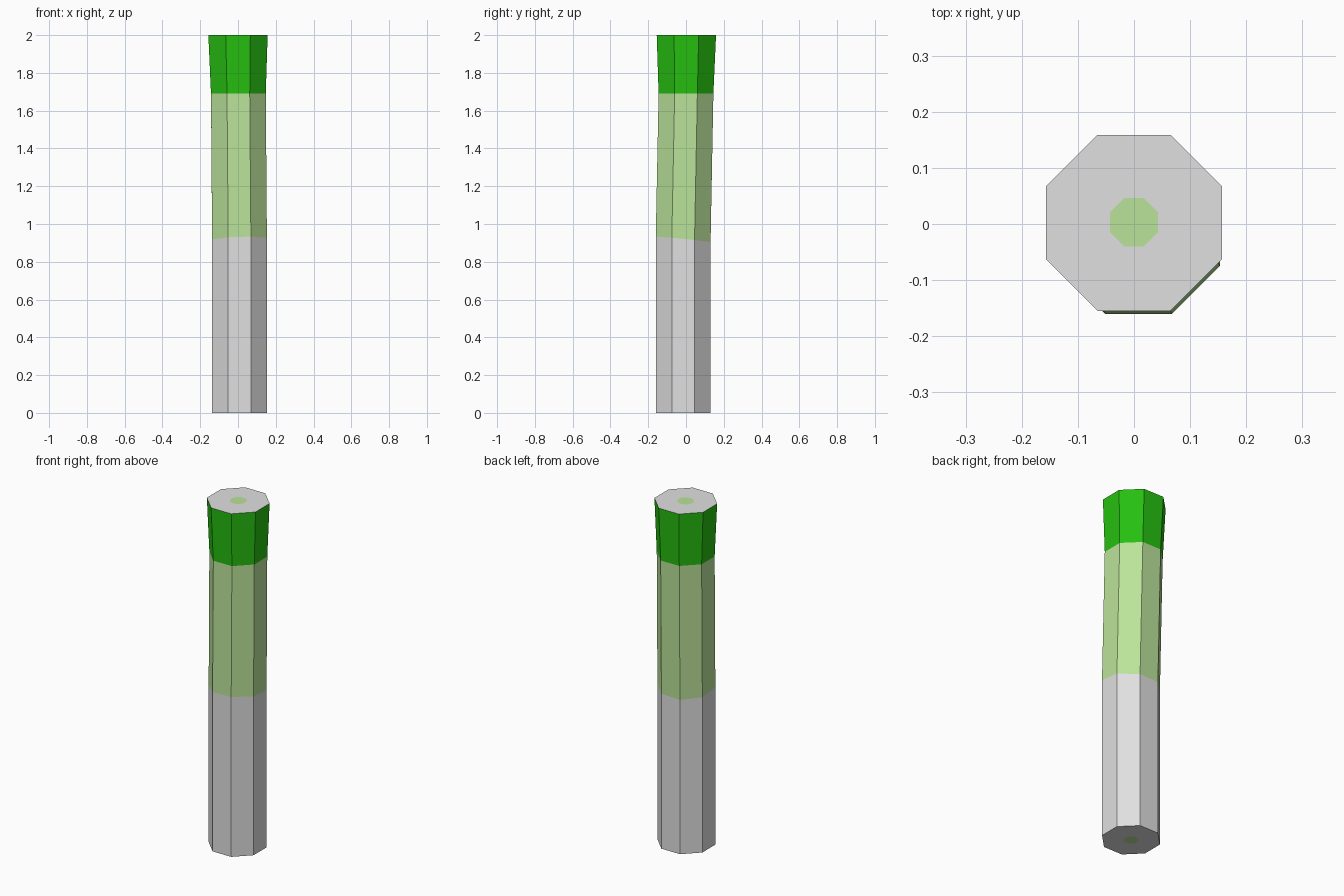
import bpy, bmesh, math

if "Cube" in bpy.data.objects:
    bpy.data.objects.remove(bpy.data.objects["Cube"])


def material(name, rgb):
    m = bpy.data.materials.new(name)
    lin = [((c / 255 + 0.055) / 1.055) ** 2.4 for c in rgb]
    m.diffuse_color = (*lin, 1)
    m.use_nodes = True
    m.node_tree.nodes["Principled BSDF"].inputs["Base Color"].default_value = m.diffuse_color
    return m


white = material("pale white", (224, 224, 224))
light = material("light green", (187, 227, 154))
green = material("leaf green", (38, 192, 16))

SIDES = 8


def ring(bm, cx, cy, z, flat, tilt_x=0, tilt_y=0):
    """Octagon with flat sides facing the axes; flat = centre to side."""
    r = flat / math.cos(math.pi / SIDES)
    out = []
    for i in range(SIDES):
        a = (i + 0.5) * 2 * math.pi / SIDES
        x, y = r * math.cos(a), r * math.sin(a)
        out.append(bm.verts.new((cx + x, cy + y, z + tilt_x * x + tilt_y * y)))
    return out


def bridge(bm, lower, upper, mat):
    for i in range(SIDES):
        j = (i + 1) % SIDES
        f = bm.faces.new((lower[i], lower[j], upper[j], upper[i]))
        f.material_index = mat


bm = bmesh.new()
# Stalk cross-sections from the root end to the leafy end, slightly bent
core_low = ring(bm, 0.008, -0.015, 0.0, 0.036)
base = ring(bm, 0.008, -0.015, 0.0, 0.145)
middle = ring(bm, 0.008, -0.015, 0.917, 0.145, 0.03, -0.10)
upper = ring(bm, 0.002, 0.0, 1.69, 0.145)
top = ring(bm, 0.0, 0.002, 2.0, 0.157)
core_top = ring(bm, 0.0, 0.003, 2.0, 0.043)

# Cut ends with green cores, then the three coloured bands
bridge(bm, core_low, base, 0)
bridge(bm, base, middle, 0)
bridge(bm, middle, upper, 1)
bridge(bm, upper, top, 2)
bridge(bm, top, core_top, 0)
bm.faces.new(core_top).material_index = 1
bm.faces.new(core_low[::-1]).material_index = 1
bmesh.ops.recalc_face_normals(bm, faces=bm.faces)

mesh = bpy.data.meshes.new("stalk")
bm.to_mesh(mesh)
bm.free()
for m in (white, light, green):
    mesh.materials.append(m)
bpy.context.collection.objects.link(bpy.data.objects.new("stalk", mesh))
